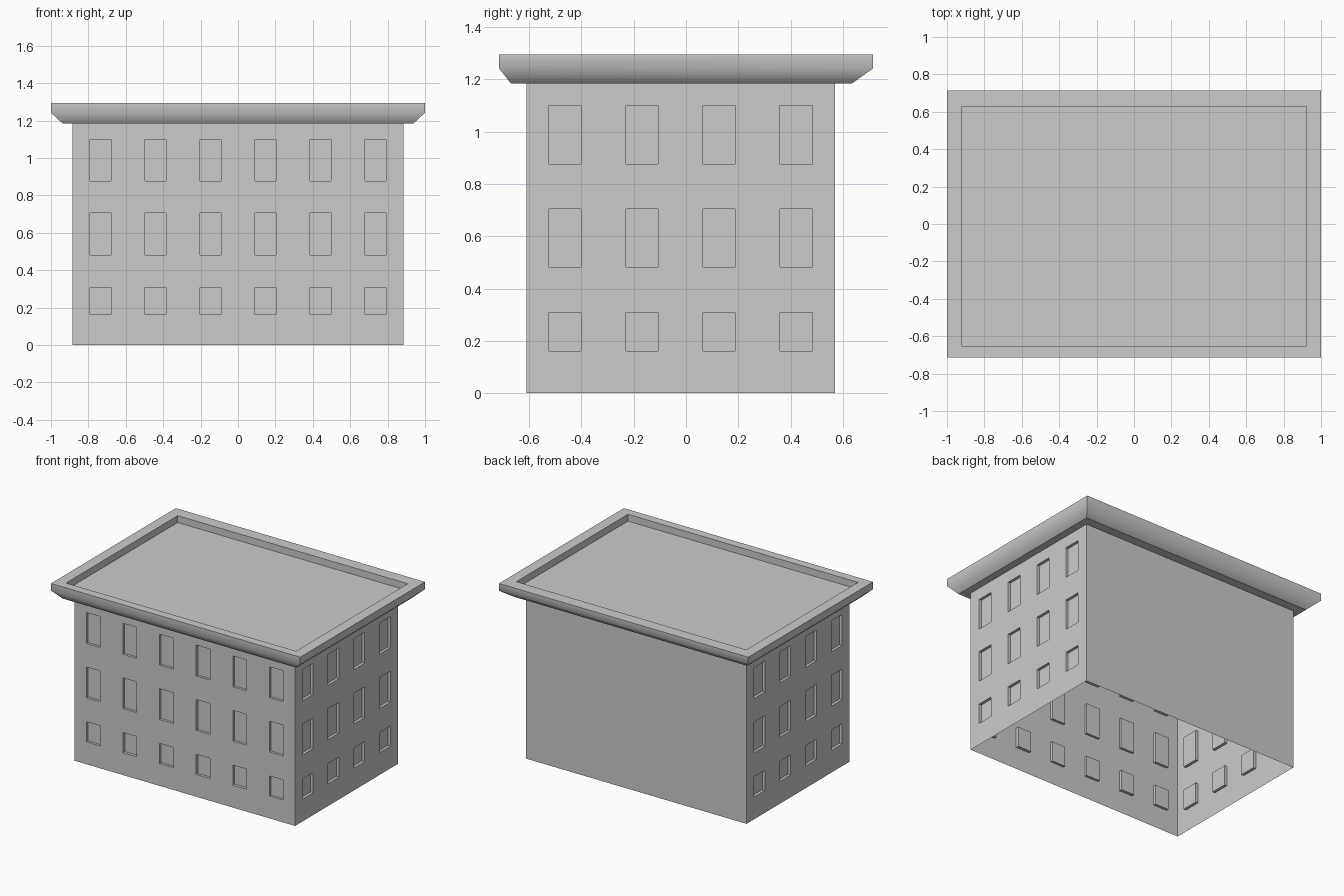
import bpy, bmesh
from mathutils import Vector

if "Cube" in bpy.data.objects:
    bpy.data.objects.remove(bpy.data.objects["Cube"])

X, Y0, Y1, WALL_TOP = 0.885, -0.61, 0.57, 1.185
UP = Vector((0, 0, 1))
ROWS = [(0.162, 0.308), (0.482, 0.705), (0.876, 1.10)]


def finish(bm, name):
    bmesh.ops.remove_doubles(bm, verts=bm.verts, dist=1e-5)
    mesh = bpy.data.meshes.new(name)
    bm.to_mesh(mesh)
    bm.free()
    obj = bpy.data.objects.new(name, mesh)
    bpy.context.collection.objects.link(obj)
    return obj


def quad(bm, pts):
    return bm.faces.new([bm.verts.new(p) for p in pts])


def wall(name, start, u, length, windows, rows, depth, doors=()):
    """Single-skin wall: a grid whose odd/odd cells are pushed in as windows."""
    bm = bmesh.new()
    start, u = Vector(start), Vector(u)
    inward = UP.cross(u)
    us = [0] + [c for w in windows for c in w] + [length]
    zs = [0] + [c for r in rows for c in r] + [WALL_TOP]
    for i in range(len(us) - 1):
        for j in range(len(zs) - 1):
            corners = [(us[i], zs[j]), (us[i + 1], zs[j]),
                       (us[i + 1], zs[j + 1]), (us[i], zs[j + 1])]
            outer = [start + u * a + UP * b for a, b in corners]
            if i % 2 and j % 2:
                d = 0.021 if (i // 2, j // 2) in doors else depth
                inner = [p + inward * d for p in outer]
                quad(bm, inner)
                for k in range(4):
                    n = (k + 1) % 4
                    quad(bm, [outer[k], outer[n], inner[n], inner[k]])
            else:
                quad(bm, outer)
    return finish(bm, name)


# Walls: six window columns in front, four on each side, plain back
front_cols = [(0.095 + 0.294 * i, 0.205 + 0.294 * i) for i in range(6)]
right_cols = [(0.085 + 0.295 * i, 0.208 + 0.295 * i) for i in range(4)]
depth_y = Y1 - Y0
left_cols = [(depth_y - b, depth_y - a) for a, b in reversed(right_cols)]
wall("front_wall", (-X, Y0, 0), (1, 0, 0), 2 * X, front_cols, ROWS, 0.018,
     doors=[(1, 0), (4, 0)])
wall("right_wall", (X, Y0, 0), (0, 1, 0), depth_y, right_cols, ROWS, 0.02)
wall("left_wall", (-X, Y1, 0), (0, -1, 0), depth_y, left_cols, ROWS, 0.02)
wall("back_wall", (X, Y1, 0), (-1, 0, 0), 2 * X, [], [], 0)

# Cornice and sunken flat roof: rectangular rings (half x, y min, y max, z)
rings = [(X, Y0, Y1, WALL_TOP),
         (0.938, -0.67, 0.635, WALL_TOP),
         (1.0, -0.715, 0.715, 1.242),
         (1.0, -0.715, 0.715, 1.295),
         (0.923, -0.653, 0.627, 1.295),
         (0.923, -0.653, 0.627, 1.245)]
bm = bmesh.new()
loops = [[bm.verts.new(p) for p in ((-x, a, z), (x, a, z), (x, b, z), (-x, b, z))]
         for x, a, b, z in rings]
for lo, hi in zip(loops, loops[1:]):
    for k in range(4):
        n = (k + 1) % 4
        bm.faces.new([lo[k], lo[n], hi[n], hi[k]])
bm.faces.new(loops[-1])

# Only the bend in the cornice moulding is shaded smooth
for f in bm.faces:
    f.smooth = True
bend = set(loops[2])
for e in bm.edges:
    e.smooth = all(v in bend for v in e.verts)
finish(bm, "cornice_and_roof")
